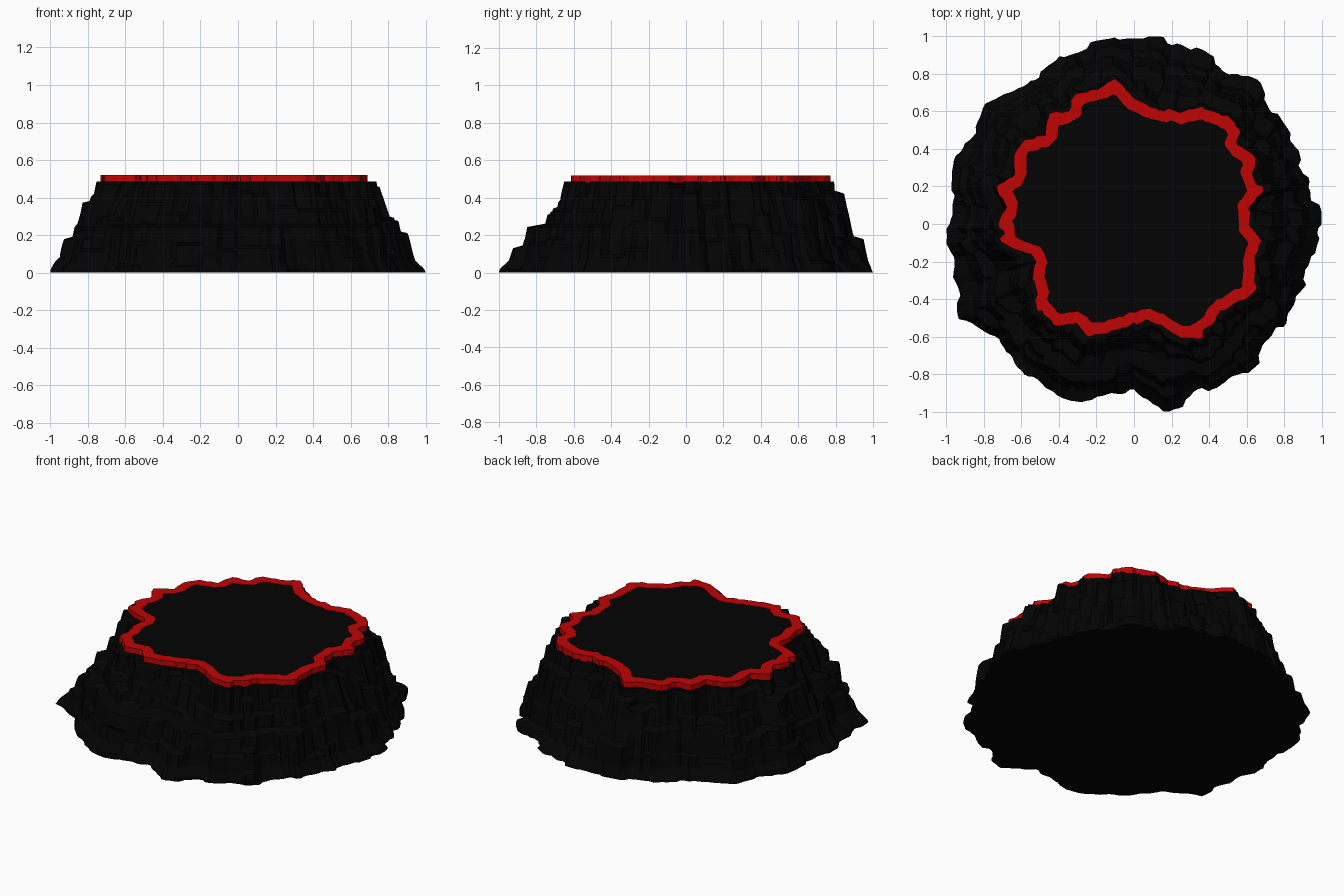
import bpy, bmesh, math, random
from mathutils import Vector, noise

cube = bpy.data.objects.get("Cube")
if cube:
    bpy.data.objects.remove(cube, do_unlink=True)
random.seed(7)

# Outlines as radii in hundredths, evenly spaced counter-clockwise from +x
RIM_RADII = [62, 63, 70, 70, 75, 71, 76, 76, 73, 64, 64, 63,
             67, 77, 74, 76, 71, 74, 66, 75, 75, 70, 75, 69,
             72, 70, 59, 57, 62, 65, 70, 69, 60, 64, 61, 58,
             53, 50, 55, 65, 69, 69, 67, 70, 73, 70, 67, 70]
BASE_RADII = [99, 97, 95, 95, 95, 99, 96, 98, 100, 99, 98, 97,
              94, 94, 102, 98, 101, 98, 99, 98, 100, 105, 95, 97,
              97, 99, 93, 90, 102, 96, 97, 98, 96, 95, 96, 97]
# Share of the way from rim to base outline, from foot to top
SLOPE = [1, .86, .78, .71, .63, .55, .45, .33, .22, .13, .06]

SEGMENTS = 240
RINGS = 30
BODY_TOP = .487
RIM_TOP = .52
FLOOR_TOP = .517
RIM_WIDTH = .055
LEDGE = .25


def material(name, colour):
    mat = bpy.data.materials.new(name)
    mat.use_nodes = True
    rgba = (*colour, 1)
    mat.diffuse_color = rgba
    shader = mat.node_tree.nodes["Principled BSDF"]
    shader.inputs["Base Color"].default_value = rgba
    shader.inputs["Roughness"].default_value = .9
    return mat


def sample(values, position, closed=True):
    """Linear interpolation along a list."""
    i = math.floor(position)
    n = len(values)
    a = values[i % n] if closed else values[min(i, n - 1)]
    b = values[(i + 1) % n] if closed else values[min(i + 1, n - 1)]
    return a + (b - a) * (position - i)


def outline(values):
    n = len(values)
    return [sample(values, i * n / SEGMENTS) / 100 for i in range(SEGMENTS)]


def blocks(shortest, longest, make):
    """One made value per segment, repeated over runs of random length."""
    runs = []
    while len(runs) < SEGMENTS:
        runs += [make()] * random.randint(shortest, longest)
    return runs[:SEGMENTS]


def loop(bm, radii, height):
    """Ring of vertices at one height."""
    ring = []
    for i, r in enumerate(radii):
        a = math.tau * i / SEGMENTS
        x, y = (max(-1, min(1, r * f(a))) for f in (math.cos, math.sin))
        ring.append(bm.verts.new((x, y, height)))
    return ring


def bridge(bm, lower, upper):
    for i in range(SEGMENTS):
        j = (i + 1) % SEGMENTS
        bm.faces.new((lower[i], lower[j], upper[j], upper[i]))


def finish(bm, name, mat):
    mesh = bpy.data.meshes.new(name)
    bm.to_mesh(mesh)
    bm.free()
    mesh.materials.append(mat)
    obj = bpy.data.objects.new(name, mesh)
    bpy.context.collection.objects.link(obj)


rock = material("black rock", (.001, .001, .001))
red = material("red rim", (.53, .0012, .0012))

# Jagged, blocky rim and base outlines
jogs = blocks(2, 5, lambda: random.uniform(-.018, .018))
rim_outer = [r + jog for r, jog in zip(outline(RIM_RADII), jogs)]
spurs = blocks(2, 6, lambda: random.uniform(-.022, .018))
base = [r + spur + .02 * noise.noise(Vector((i * .3, 3, 0)))
        for i, (r, spur) in enumerate(zip(outline(BASE_RADII), spurs))]
rim_inner = [min(rim_outer[(i + k) % SEGMENTS] for k in range(-2, 3)) - RIM_WIDTH
             for i in range(SEGMENTS)]

# Vertical rock columns, each with its own ledge spacing
columns = blocks(3, 8, lambda: {
    "step": random.uniform(.1, .25),
    "phase": random.uniform(0, .2),
    "offsets": [random.uniform(-.03, .025) for _ in range(8)]})


def body_radius(i, z):
    """Stepped slope between the base and rim outlines."""
    c = columns[i]
    level = math.floor((z + c["phase"]) / c["step"])
    tread = (level + .5) * c["step"] - c["phase"]
    stepped = max(0, min(BODY_TOP, tread + .5 * (z - tread)))
    share = sample(SLOPE, stepped / BODY_TOP * (len(SLOPE) - 1), False)
    # The front has one broad ledge
    front = max(0, min(1, -2.5 * math.sin(math.tau * i / SEGMENTS) - 1))
    if z > LEDGE:
        share *= 1 - .25 * front
    else:
        share += (1 - share) * .22 * front
    fade = min(1, z / .06)
    share = share * fade + (1 - fade)
    crack = .012 * noise.noise(Vector((i * .6, z * 6, 0)))
    r = rim_outer[i] + (base[i] - rim_outer[i]) * share
    r += (c["offsets"][level] + crack) * fade
    return max(r, rim_outer[i] - .004)


# Rocky body, open under the plateau
bm = bmesh.new()
rings = []
for k in range(RINGS + 1):
    z = BODY_TOP * k / RINGS
    rings.append(loop(bm, [body_radius(i, z) for i in range(SEGMENTS)], z))
rings.append(loop(bm, rim_inner, BODY_TOP))
for lower, upper in zip(rings, rings[1:]):
    bridge(bm, lower, upper)
bm.faces.new(rings[0][::-1])
finish(bm, "rock_body", rock)

# Red rim around the plateau
bm = bmesh.new()
section = [loop(bm, radii, z) for radii, z in
           ((rim_outer, BODY_TOP - .006), (rim_outer, RIM_TOP),
            (rim_inner, RIM_TOP), (rim_inner, FLOOR_TOP))]
for lower, upper in zip(section, section[1:]):
    bridge(bm, lower, upper)
finish(bm, "plateau_rim", red)

# Flat plateau floor inside the rim
bm = bmesh.new()
bm.faces.new(loop(bm, rim_inner, FLOOR_TOP))
finish(bm, "plateau_floor", rock)
